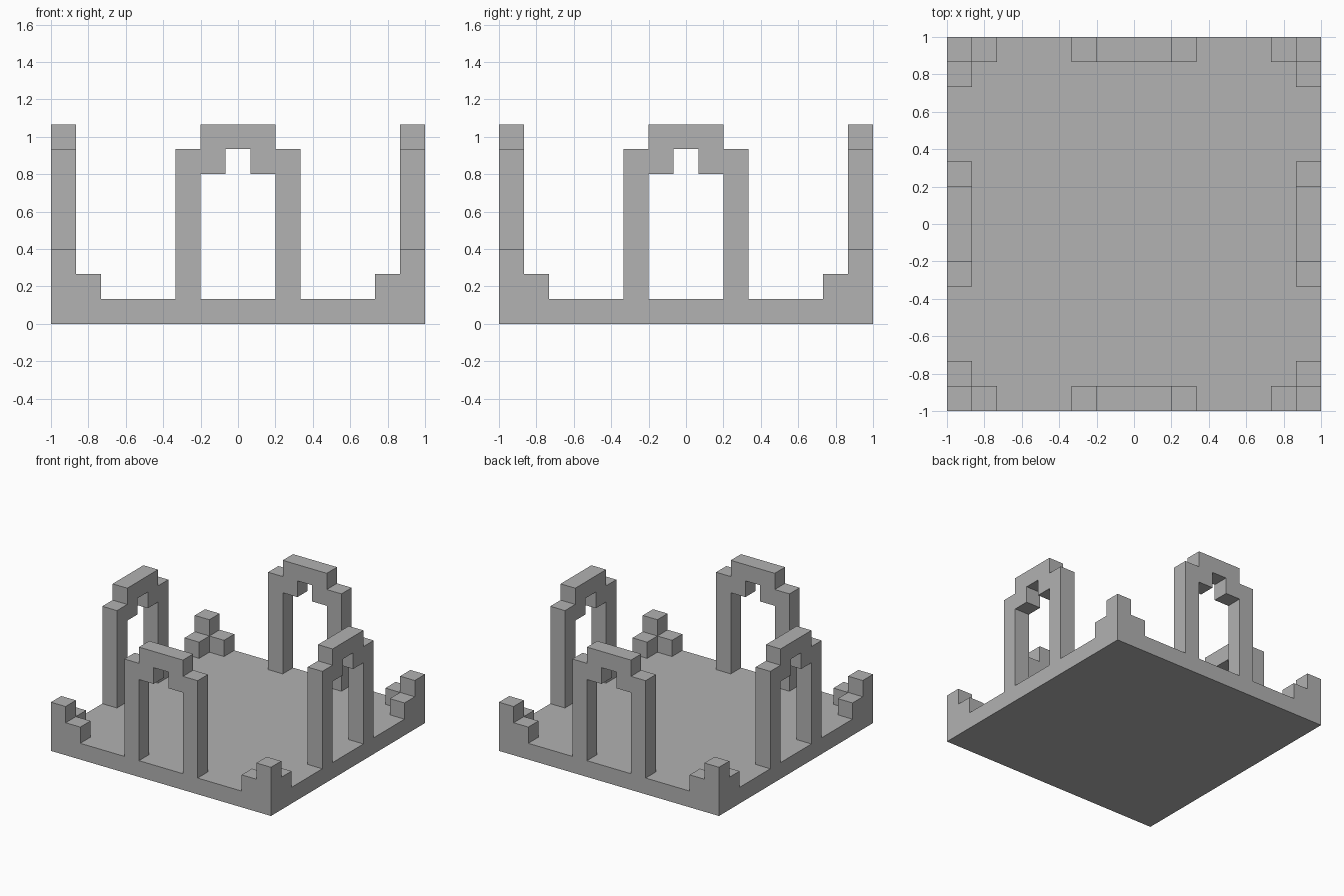
import bpy
import bmesh
from math import pi
from mathutils import Matrix, Vector

U = 2 / 15      # one block
HALF = 7.5      # half the floor width, in blocks

cube = bpy.data.objects.get("Cube")
if cube:
    bpy.data.objects.remove(cube, do_unlink=True)

stone = bpy.data.materials.new("grey stone")
stone.use_nodes = True
grey = (0.445, 0.445, 0.445, 1)
stone.diffuse_color = grey
stone.node_tree.nodes["Principled BSDF"].inputs["Base Color"].default_value = grey


def extrude_profile(name, points, direction, turn=0):
    """Extrude a flat outline given in blocks, then turn it about z."""
    bm = bmesh.new()
    face = bm.faces.new([bm.verts.new(p) for p in points])
    new = bmesh.ops.extrude_face_region(bm, geom=[face])["geom"]
    verts = [v for v in new if isinstance(v, bmesh.types.BMVert)]
    bmesh.ops.translate(bm, verts=verts, vec=Vector(direction))
    bmesh.ops.recalc_face_normals(bm, faces=bm.faces)
    bm.transform(Matrix.Rotation(turn, 4, "Z") @ Matrix.Scale(U, 4))
    mesh = bpy.data.meshes.new(name)
    bm.to_mesh(mesh)
    bm.free()
    mesh.materials.append(stone)
    obj = bpy.data.objects.new(name, mesh)
    bpy.context.collection.objects.link(obj)
    return obj


def box(name, x, y, z, size, turn=0):
    """Box from its low corner and its size, in blocks."""
    w, d, h = size
    outline = [(x, y, z), (x + w, y, z), (x + w, y + d, z), (x, y + d, z)]
    return extrude_profile(name, outline, (0, 0, h), turn)


# Floor slab
box("floor", -HALF, -HALF, 0, (2 * HALF, 2 * HALF, 1))

# Right half of the stepped arch outline, mirrored for the left half
half_arch = [(0.5, 7), (0.5, 6), (1.5, 6), (1.5, 1),
             (2.5, 1), (2.5, 7), (1.5, 7), (1.5, 8)]
arch = half_arch + [(-x, z) for x, z in reversed(half_arch)]
outline = [(x, -HALF, z) for x, z in arch]

for i, side in enumerate(("front", "left", "back", "right")):
    turn = i * pi / 2
    # Arch in the middle of each side
    extrude_profile(side + "_arch", outline, (0, 1, 0), turn)
    # Corner post with a low step on either side
    box(side + "_corner_post", -HALF, -HALF, 1, (1, 1, 2), turn)
    box(side + "_corner_step_a", 1 - HALF, -HALF, 1, (1, 1, 1), turn)
    box(side + "_corner_step_b", -HALF, 1 - HALF, 1, (1, 1, 1), turn)
